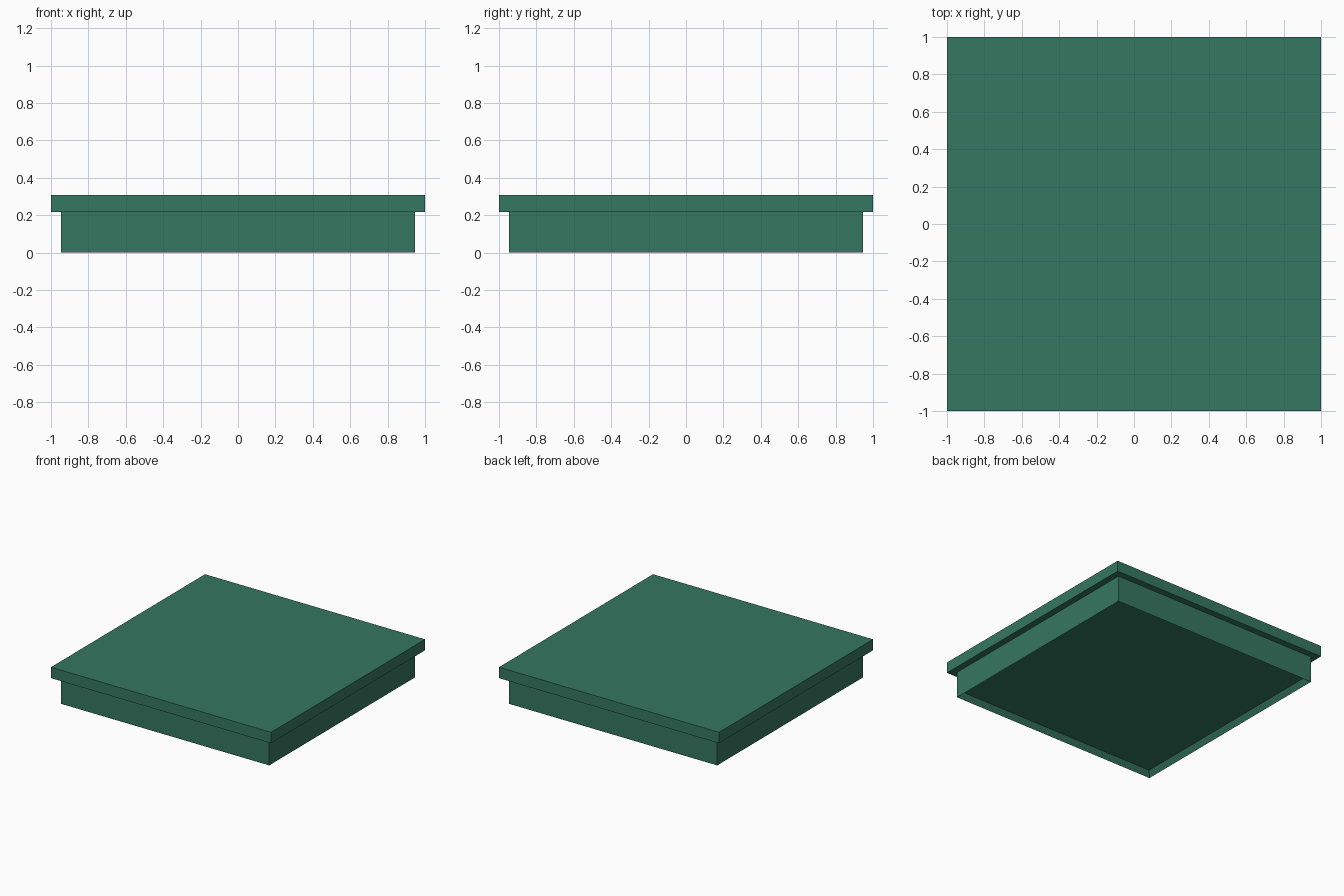
import bpy, bmesh

if "Cube" in bpy.data.objects:
    bpy.data.objects.remove(bpy.data.objects["Cube"])

mat = bpy.data.materials.new("green")
mat.diffuse_color = (0.036, 0.184, 0.120, 1)
mat.use_nodes = True
mat.node_tree.nodes["Principled BSDF"].inputs["Base Color"].default_value = mat.diffuse_color


def slab(name, half, z0, z1):
    bm = bmesh.new()
    bmesh.ops.create_cube(bm, size=1)
    bmesh.ops.scale(bm, vec=(2 * half, 2 * half, z1 - z0), verts=bm.verts)
    bmesh.ops.translate(bm, vec=(0, 0, (z0 + z1) / 2), verts=bm.verts)
    return finish(name, bm)


def finish(name, bm, rim=0, depth=0):
    # optional recess in the underside
    if rim:
        bm.normal_update()
        bottom = min(bm.faces, key=lambda f: f.calc_center_median().z)
        bmesh.ops.inset_region(bm, faces=[bottom], thickness=rim)
        bmesh.ops.translate(bm, vec=(0, 0, depth), verts=bottom.verts)
    mesh = bpy.data.meshes.new(name)
    bm.to_mesh(mesh)
    bm.free()
    mesh.materials.append(mat)
    obj = bpy.data.objects.new(name, mesh)
    bpy.context.collection.objects.link(obj)
    return obj


# overhanging top slab
slab("top_slab", 1.0, 0.217, 0.307)

# narrower base with a shallow recess underneath
base = bmesh.new()
bmesh.ops.create_cube(base, size=1)
bmesh.ops.scale(base, vec=(1.892, 1.892, 0.217), verts=base.verts)
bmesh.ops.translate(base, vec=(0, 0, 0.1085), verts=base.verts)
finish("base", base, rim=0.04, depth=0.045)
